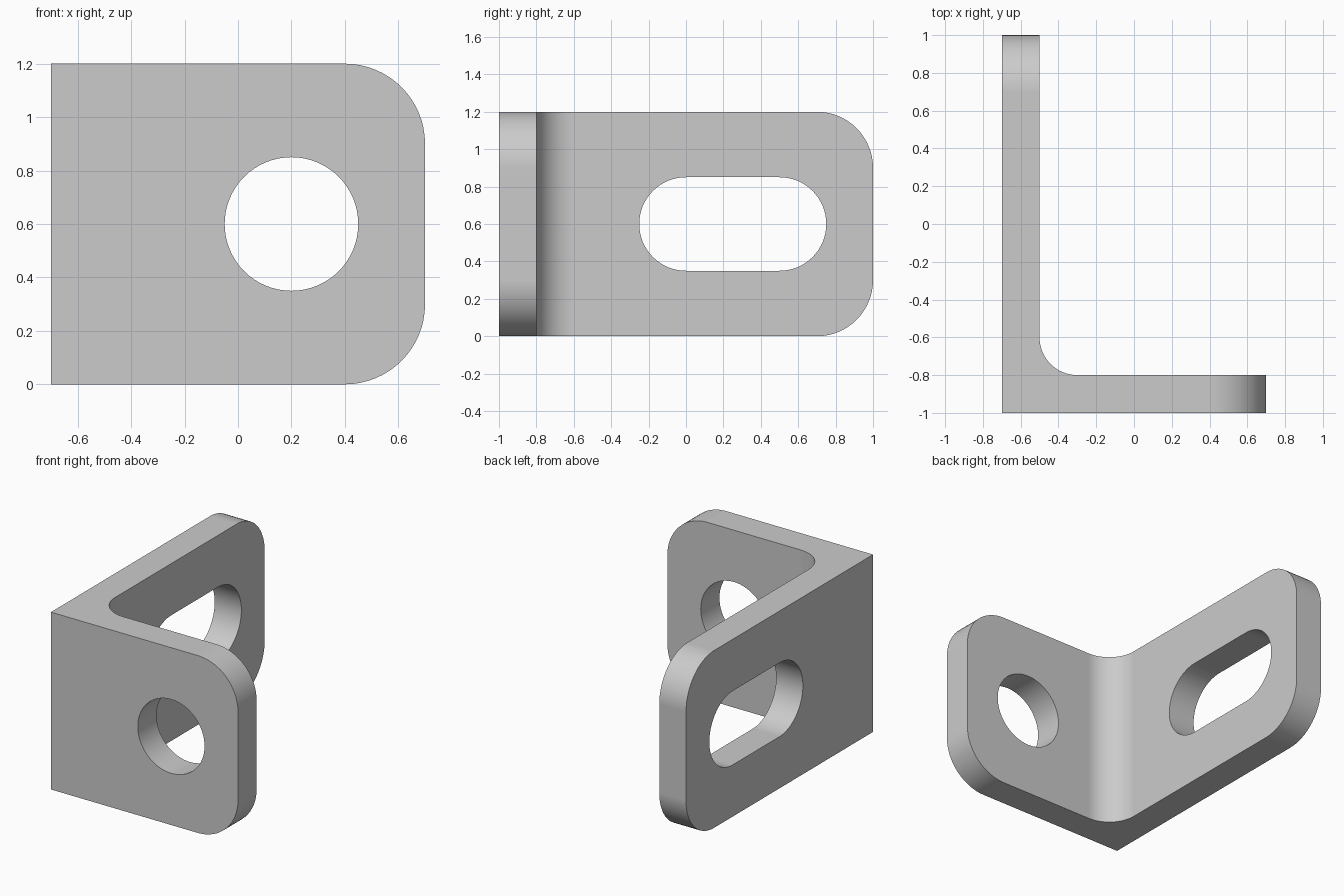
import bpy
import bmesh
from math import cos, sin, pi, radians
from mathutils import Vector

cube = bpy.data.objects.get("Cube")
if cube:
    bpy.data.objects.remove(cube, do_unlink=True)

HEIGHT, THICK, CORNER, FILLET, HOLE = 1.2, 0.2, 0.3, 0.2, 0.25
LEFT, RIGHT, FRONT, BACK = -0.7, 0.7, -1.0, 1.0
MID = HEIGHT / 2

grey = bpy.data.materials.new("plain grey")
grey.use_nodes = True
grey.diffuse_color = (0.6, 0.6, 0.6, 1)
grey.node_tree.nodes["Principled BSDF"].inputs["Base Color"].default_value = grey.diffuse_color


def arc(cx, cy, r, start, end, steps):
    angles = [radians(start + (end - start) * i / steps) for i in range(steps + 1)]
    return [(cx + r * cos(a), cy + r * sin(a)) for a in angles]


def prism(name, points, sweep):
    """Extrude a closed outline of 3D points along a vector."""
    bm = bmesh.new()
    face = bm.faces.new([bm.verts.new(p) for p in points])
    cap = bmesh.ops.extrude_face_region(bm, geom=[face])
    moved = [g for g in cap["geom"] if isinstance(g, bmesh.types.BMVert)]
    bmesh.ops.translate(bm, verts=moved, vec=Vector(sweep))
    bmesh.ops.recalc_face_normals(bm, faces=bm.faces[:])
    mesh = bpy.data.meshes.new(name)
    bm.to_mesh(mesh)
    bm.free()
    mesh.materials.append(grey)
    obj = bpy.data.objects.new(name, mesh)
    bpy.context.collection.objects.link(obj)
    return obj


# Angle bracket: L outline with an inner fillet, swept upwards
inner_x, inner_y = LEFT + THICK, FRONT + THICK
outline = [(LEFT, FRONT), (RIGHT, FRONT), (RIGHT, inner_y)]
outline += arc(inner_x + FILLET, inner_y + FILLET, FILLET, 270, 180, 16)
outline += [(inner_x, BACK), (LEFT, BACK)]
bracket = prism("angle_bracket", [(x, y, 0) for x, y in outline], (0, 0, HEIGHT))

# Round the outer corners of both legs
bm = bmesh.new()
bm.from_mesh(bracket.data)


def at_leg_end(edge):
    a, b = (v.co for v in edge.verts)
    level = abs(a.z - b.z) < 1e-4
    return level and any(min(a[i], b[i]) > end - 1e-4 for i, end in ((0, RIGHT), (1, BACK)))


bmesh.ops.bevel(bm, geom=[e for e in bm.edges if at_leg_end(e)], offset=CORNER,
                offset_type='OFFSET', segments=16, profile=0.5, affect='EDGES')
bm.to_mesh(bracket.data)
bm.free()

# Cutters for the round hole and the slot
circle = arc(0.2, MID, HOLE, 0, 360, 64)[:-1]
slot = arc(0.5, MID, HOLE, -90, 90, 32) + arc(0, MID, HOLE, 90, 270, 32)
cutters = [
    prism("round_hole_cutter", [(x, FRONT - 0.1, z) for x, z in circle], (0, THICK + 0.2, 0)),
    prism("slot_cutter", [(LEFT - 0.1, y, z) for y, z in slot], (THICK + 0.2, 0, 0)),
]

bpy.ops.object.select_all(action='DESELECT')
bpy.context.view_layer.objects.active = bracket
bracket.select_set(True)
for cutter in cutters:
    cut = bracket.modifiers.new(cutter.name, 'BOOLEAN')
    cut.operation, cut.solver, cut.object = 'DIFFERENCE', 'EXACT', cutter
    bpy.ops.object.modifier_apply(modifier=cut.name)
    bpy.data.objects.remove(cutter, do_unlink=True)

# Smooth curves, crisp edges, flat faces kept flat
bpy.ops.object.shade_smooth_by_angle(angle=radians(30))
weighted = bracket.modifiers.new("flat_face_normals", 'WEIGHTED_NORMAL')
weighted.keep_sharp = True
